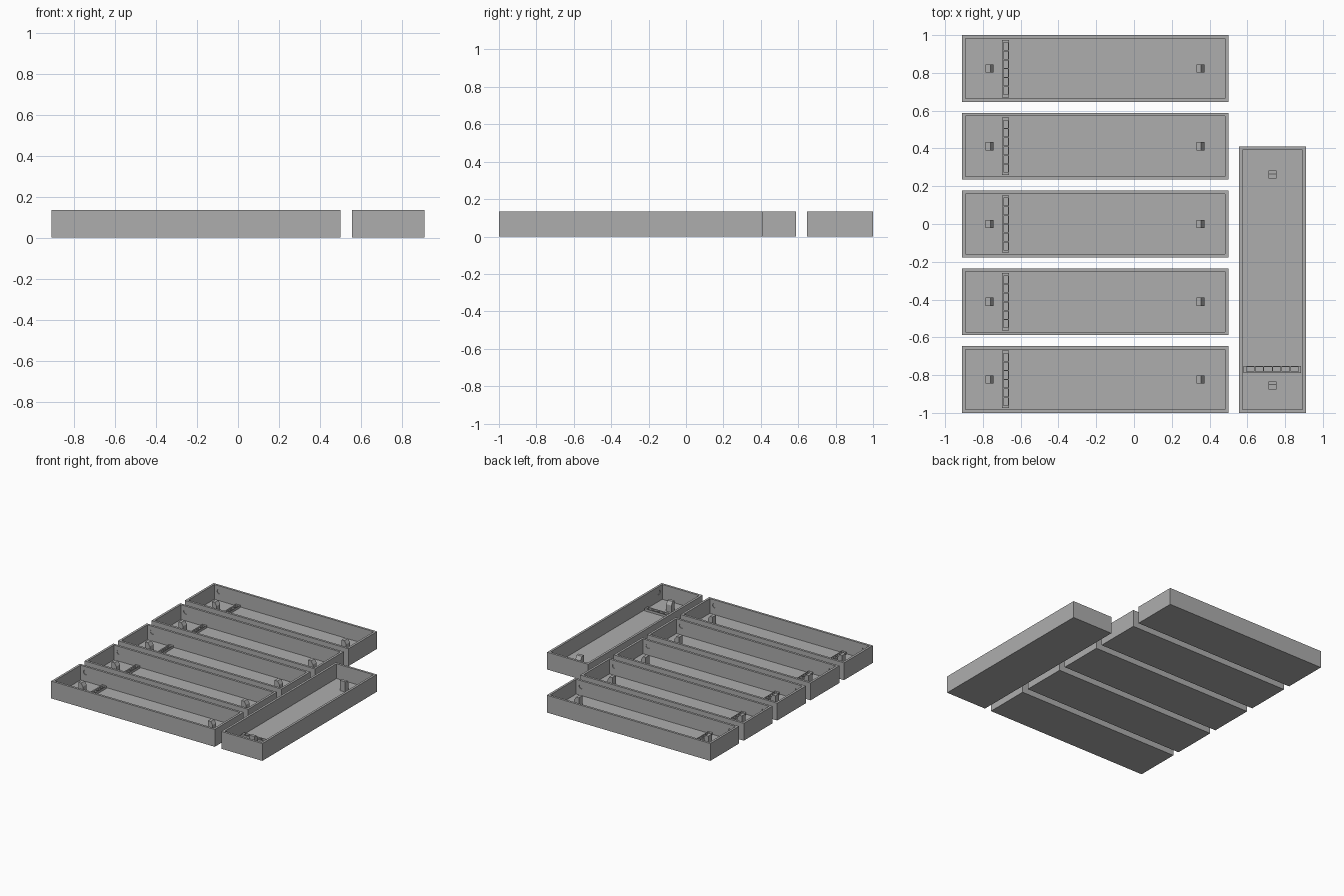
import bpy, bmesh, math
from mathutils import Matrix, Vector

if "Cube" in bpy.data.objects:
    bpy.data.objects.remove(bpy.data.objects["Cube"])

L, W, H = 1.41, 0.354, 0.135   # tray size
T, FLOOR = 0.025, 0.02         # wall and floor thickness

grey = bpy.data.materials.new("plain grey")
grey.diffuse_color = (0.42, 0.42, 0.42, 1)
grey.use_nodes = True
grey.node_tree.nodes["Principled BSDF"].inputs["Base Color"].default_value = grey.diffuse_color


def finish(name, bm, place):
    bmesh.ops.recalc_face_normals(bm, faces=bm.faces)
    me = bpy.data.meshes.new(name)
    bm.to_mesh(me)
    bm.free()
    me.materials.append(grey)
    ob = bpy.data.objects.new(name, me)
    ob.matrix_world = place
    bpy.context.collection.objects.link(ob)
    return ob


def add_box(bm, lo, hi):
    lo, hi = Vector(lo), Vector(hi)
    size = hi - lo
    m = Matrix.Translation((lo + hi) / 2) @ Matrix.Diagonal((*size, 1))
    return bmesh.ops.create_cube(bm, size=1, matrix=m)


def tray(place):
    # open box: inset the top face and push it down to the floor
    bm = bmesh.new()
    add_box(bm, (-L / 2, -W / 2, 0), (L / 2, W / 2, H))
    bm.faces.ensure_lookup_table()
    top = max(bm.faces, key=lambda f: f.calc_center_median().z)
    bmesh.ops.inset_region(bm, faces=[top], thickness=T)
    ext = bmesh.ops.extrude_discrete_faces(bm, faces=[top])
    for v in ext["faces"][0].verts:
        v.co.z = FLOOR
    body = finish("tray_body", bm, place)

    # shallow round sockets in the inner faces of the long walls
    bm = bmesh.new()
    for x, side in ((-1, 1), (-1, -1), (1, -1)):
        m = (Matrix.Translation((x * (L / 2 - 0.06), side * (W / 2 - T), 0.09))
             @ Matrix.Rotation(math.pi / 2, 4, 'X'))
        bmesh.ops.create_cone(bm, cap_ends=True, segments=24, radius1=0.018,
                              radius2=0.018, depth=0.024, matrix=m)
    cutter = finish("socket_cutter", bm, place)
    cutter.hide_render = True
    cutter.hide_viewport = True
    mod = body.modifiers.new("sockets", 'BOOLEAN')
    mod.operation = 'DIFFERENCE'
    mod.solver = 'EXACT'
    mod.object = cutter


def post(place, x):
    # clip post: straight back, flat tip and a sloped lead-in
    prof = [(-0.02, FLOOR), (0.02, FLOOR), (0.02, 0.075),
            (0.004, 0.1), (-0.02, 0.1)]
    bm = bmesh.new()
    face = bm.faces.new([bm.verts.new((x + px, -0.022, pz)) for px, pz in prof])
    ext = bmesh.ops.extrude_face_region(bm, geom=[face])
    verts = [g for g in ext["geom"] if isinstance(g, bmesh.types.BMVert)]
    bmesh.ops.translate(bm, verts=verts, vec=(0, 0.044, 0))
    finish("clip_post", bm, place)


def slotted_rail(place):
    # cross rail with six square openings
    x0, x1, z0, z1 = -0.495, -0.457, FLOOR, 0.038
    half = W / 2 - T
    bm = bmesh.new()
    add_box(bm, (x0, -half, z0), (x0 + 0.01, half, z1))
    add_box(bm, (x1 - 0.004, -half, z0), (x1, half, z1))
    pitch, hole = 0.047, 0.040
    edges = [-half]
    for i in range(6):
        c = (i - 2.5) * pitch
        edges += [c - hole / 2, c + hole / 2]
    edges.append(half)
    for a, b in zip(edges[::2], edges[1::2]):
        add_box(bm, (x0 + 0.01, a, z0), (x1 - 0.004, b, z1))
    finish("slotted_rail", bm, place)


# five trays side by side, one turned across their ends
places = [Matrix.Translation((-0.205, 0.4115 * i, 0)) for i in range(-2, 3)]
places.append(Matrix.Translation((0.733, -0.295, 0)) @ Matrix.Rotation(math.pi / 2, 4, 'Z'))
for p in places:
    tray(p)
    slotted_rail(p)
    for x in (-0.56, 0.557):
        post(p, x)
